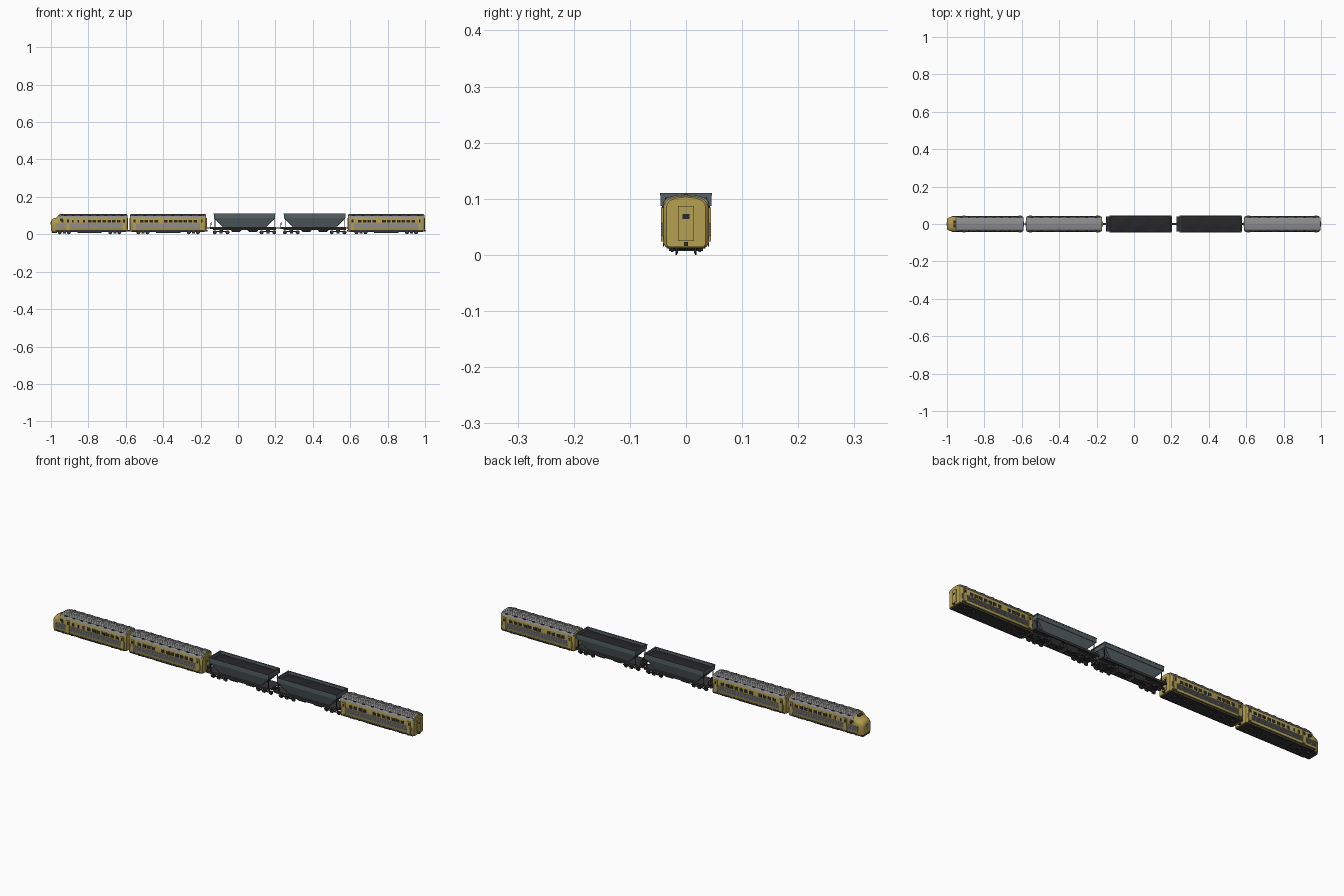
import bpy, bmesh, math, random
from mathutils import Vector, Matrix

if "Cube" in bpy.data.objects:
    bpy.data.objects.remove(bpy.data.objects["Cube"])

random.seed(4)


def mat(name, c):
    m = bpy.data.materials.new(name)
    m.diffuse_color = (*c, 1)
    m.use_nodes = True
    m.node_tree.nodes["Principled BSDF"].inputs["Base Color"].default_value = m.diffuse_color
    return m


GOLD = mat("gold_paint", (0.46, 0.35, 0.08))
SILVER = mat("silver_metal", (0.27, 0.27, 0.28))
DARK = mat("dark_metal", (0.035, 0.035, 0.035))
GLASS = mat("dark_glass", (0.02, 0.022, 0.025))
STEEL = mat("hopper_steel", (0.09, 0.115, 0.125))
COAL = mat("coal", (0.02, 0.02, 0.022))


def finish(name, bm, m, smooth=None):
    bmesh.ops.recalc_face_normals(bm, faces=bm.faces)
    me = bpy.data.meshes.new(name)
    bm.to_mesh(me)
    bm.free()
    me.materials.append(m)
    o = bpy.data.objects.new(name, me)
    bpy.context.collection.objects.link(o)
    if smooth:
        bpy.ops.object.select_all(action='DESELECT')
        o.select_set(True)
        bpy.context.view_layer.objects.active = o
        bpy.ops.object.shade_smooth_by_angle(angle=math.radians(smooth))
    return o


def loft(name, loops, m, smooth=None):
    bm = bmesh.new()
    rings = [[bm.verts.new(p) for p in l] for l in loops]
    for a, b in zip(rings, rings[1:]):
        n = len(a)
        for i in range(n):
            bm.faces.new((a[i], a[(i + 1) % n], b[(i + 1) % n], b[i]))
    bm.faces.new(rings[0])
    bm.faces.new(rings[-1])
    return finish(name, bm, m, smooth)


def boxes(name, items, m, mirror=False):
    """items: (x, y, z, length, depth, height, optional tilt about y)"""
    bm = bmesh.new()
    for it in items:
        for s in ((1, -1) if mirror else (1,)):
            tilt = it[6] if len(it) > 6 else 0
            M = (Matrix.Translation((it[0], s * it[1], it[2])) @ Matrix.Rotation(tilt, 4, 'Y')
                 @ Matrix.Diagonal((it[3], it[4], it[5], 1)))
            bmesh.ops.create_cube(bm, size=1, matrix=M)
    return finish(name, bm, m)


def cylinders(name, items, m, axis='X', seg=16):
    """items: (x, y, z, radius, length); axis X lies along y"""
    bm = bmesh.new()
    for x, y, z, r, d in items:
        M = Matrix.Translation((x, y, z)) @ Matrix.Rotation(math.pi / 2, 4, axis)
        bmesh.ops.create_cone(bm, cap_ends=True, segments=seg, radius1=r, radius2=r, depth=d, matrix=M)
    return finish(name, bm, m, 40)


def section(x, w=0.0405, zt=0.106, zb=0.014):
    """Closed coach cross-section with an arched top"""
    half = [(w * 0.9, zb), (w, zb + 0.006), (w, zt - 0.02), (w * 0.96, zt - 0.012),
            (w * 0.82, zt - 0.006), (w * 0.45, zt - 0.0015)]
    return [(x, y, z) for y, z in half] + [(x, 0, zt)] + [(x, -y, z) for y, z in reversed(half)]


def roof_section(x, k=1.0):
    half = [(0.0413 * k, 0.09), (0.0400 * k, 0.0955), (0.0342 * k, 0.1015), (0.019 * k, 0.106)]
    low = [(-0.03, 0.088), (0.03, 0.088)]
    return ([(x, y, z) for y, z in half] + [(x, 0, 0.1073)]
            + [(x, -y, z) for y, z in reversed(half)] + [(x, y, z) for y, z in low])


def bogies(name, cx, offsets, axle):
    wheels, frames, axles = [], [], []
    for o in offsets:
        for a in (-axle, axle):
            x = cx + o + a
            for y in (-0.0175, 0.0175):
                wheels.append((x, y, 0.0105, 0.0105, 0.003))
                wheels.append((x, y * 0.88, 0.0105, 0.0085, 0.002))
            axles.append((x, 0, 0.0105, 0.002, 0.05))
            frames.append((x, 0.0245, 0.0115, 0.01, 0.005, 0.009))
        frames.append((cx + o, 0.0245, 0.0145, axle * 2 + 0.018, 0.004, 0.005))
        frames.append((cx + o, 0.0245, 0.010, 0.016, 0.005, 0.009))
        frames.append((cx + o, 0.006, 0.0165, 0.016, 0.036, 0.008))
    cylinders(name + "_wheels", wheels, DARK)
    cylinders(name + "_axles", axles, DARK, seg=8)
    boxes(name + "_bogie_frames", frames, DARK, True)


def coach(name, x0, x1, wins, doors, engine=False):
    cx = (x0 + x1) / 2
    ends = [section(x1 - 0.012), section(x1 - 0.007, 0.0385, 0.105), section(x1 - 0.004, 0.035, 0.103)]
    if engine:
        start = [section(-1.0, 0.024, 0.068, 0.018), section(-0.996, 0.031, 0.078, 0.015),
                 section(-0.986, 0.0365, 0.085), section(-0.972, 0.0395, 0.0885),
                 section(-0.968, 0.04, 0.0915), section(-0.951, 0.0405, 0.1075), section(-0.945)]
        s0, rx = -0.975, -0.945
    else:
        start = [section(x0 + 0.004, 0.035, 0.103), section(x0 + 0.007, 0.0385, 0.105), section(x0 + 0.012)]
        s0, rx = x0 + 0.012, x0 + 0.010
    loft(name + "_body", start + ends, GOLD, 35)
    loft(name + "_roof", [roof_section(rx - 0.003, 0.97), roof_section(rx), roof_section(x1 - 0.010),
                          roof_section(x1 - 0.007, 0.97)], SILVER, 35)
    s1 = x1 - 0.012
    L, m = s1 - s0, (s0 + s1) / 2
    # fluted silver band along the lower side
    boxes(name + "_side_band", [(m, 0.0405, 0.0455, L, 0.003, 0.025)], SILVER, True)
    boxes(name + "_side_flutes", [(m, 0.042, 0.036 + i * 0.0048, L, 0.0034, 0.0022) for i in range(5)],
          SILVER, True)
    # dark skirt and under-floor equipment
    boxes(name + "_skirt", [(m, 0.0404, 0.0185, L, 0.002, 0.007)], DARK, True)
    boxes(name + "_underframe", [(m, 0, 0.015, L, 0.07, 0.007), (cx, 0, 0.0115, 0.13, 0.06, 0.009)], DARK)
    bogies(name, cx, (-0.135, 0.135), 0.024)
    # windows and doors
    frames = [(cx + w, 0.0405, 0.070, wd + 0.004, 0.0014, 0.019) for w, wd in wins]
    boxes(name + "_window_frames", frames, GOLD, True)
    boxes(name + "_windows", [(cx + w, 0.0408, 0.070, wd, 0.0018, 0.015) for w, wd in wins], GLASS, True)
    boxes(name + "_side_doors", [(cx + d, 0.0425, 0.054, 0.017, 0.004, 0.06) for d in doors], GOLD, True)
    boxes(name + "_door_windows", [(cx + d, 0.0444, 0.071, 0.009, 0.001, 0.014) for d in doors], GLASS, True)
    # roof ribs, seams and ventilators
    yz = [(0.008, 0.1069), (0.0165, 0.1064), (0.0255, 0.104), (0.034, 0.1016)]
    rl, rm = s1 - rx, (s1 + rx) / 2
    boxes(name + "_roof_ribs", [(rm, y, z, rl, 0.0014, 0.0014) for y, z in yz], SILVER, True)
    n = 8
    boxes(name + "_roof_vents", [(rx + rl * (i + 0.5) / n, 0.0345, 0.1, 0.014, 0.006, 0.005)
                                 for i in range(n)], DARK, True)
    boxes(name + "_roof_hatches", [(rx + rl * (i + 0.5) / n, 0, 0.1075, 0.012, 0.008, 0.002)
                                   for i in range(n)], SILVER)
    # end gangways
    for tag, xe, s in ([] if engine else [("front", x0, 1)]) + [("rear", x1, -1)]:
        boxes(f"{name}_{tag}_gangway", [(xe + s * 0.004, 0, 0.056, 0.0076, 0.028, 0.062)], GOLD)
        boxes(f"{name}_{tag}_gangway_window", [(xe + s * 0.0006, 0, 0.068, 0.0012, 0.013, 0.009)], GLASS)
        boxes(f"{name}_{tag}_coupler", [(xe + s * 0.005, 0, 0.019, 0.016, 0.008, 0.007)], DARK)


def rect(cx, hx, hy, z):
    return [(cx - hx, -hy, z), (cx + hx, -hy, z), (cx + hx, hy, z), (cx - hx, hy, z)]


def hopper(name, cx):
    # open tub with sloping ends and lower sides
    loft(name + "_tub", [rect(cx, 0.115, 0.030, 0.040), rect(cx, 0.163, 0.043, 0.087),
                         rect(cx, 0.163, 0.043, 0.108), rect(cx, 0.160, 0.041, 0.108),
                         rect(cx, 0.160, 0.041, 0.09), rect(cx, 0.113, 0.027, 0.043)], STEEL)
    boxes(name + "_side_rims", [(cx, 0.0442, 0.108, 0.331, 0.004, 0.005)], STEEL, True)
    boxes(name + "_side_plates", [(cx, 0.0435, 0.098, 0.328, 0.004, 0.022)], STEEL, True)
    boxes(name + "_end_rims", [(cx + s * 0.163, 0, 0.108, 0.005, 0.09, 0.005) for s in (-1, 1)], STEEL)
    # lumpy load
    bm = bmesh.new()
    nx, ny = 28, 6
    g = [[bm.verts.new((cx - 0.161 + 0.322 * i / nx, -0.042 + 0.084 * j / ny,
                        0.096 + 0.006 * math.sin(math.pi * j / ny) * abs(math.sin(math.pi * 3 * i / nx))
                        + random.uniform(-0.001, 0.001)))
          for j in range(ny + 1)] for i in range(nx + 1)]
    for i in range(nx):
        for j in range(ny):
            bm.faces.new((g[i][j], g[i + 1][j], g[i + 1][j + 1], g[i][j + 1]))
    finish(name + "_load", bm, COAL)
    # platform frame, chutes and couplers
    boxes(name + "_platform", [(cx - 0.008, 0, 0.037, 0.352, 0.076, 0.005),
                               (cx, 0, 0.029, 0.335, 0.024, 0.014)], DARK)
    boxes(name + "_side_sills", [(cx - 0.008, 0.0385, 0.034, 0.352, 0.005, 0.011)], DARK, True)
    for s in (-0.045, 0.045):
        loft(name + "_chute", [rect(cx + s, 0.02, 0.018, 0.012), rect(cx + s, 0.04, 0.034, 0.036)], DARK)
    boxes(name + "_couplers", [(cx - 0.19, 0, 0.034, 0.022, 0.009, 0.007),
                               (cx + 0.177, 0, 0.034, 0.02, 0.009, 0.007)], DARK)
    # end struts, railing posts and ladders
    tilt = math.atan2(0.048, 0.047)
    boxes(name + "_end_struts", [(cx + s * 0.139, 0.022, 0.063, 0.003, 0.003, 0.066, s * tilt)
                                 for s in (-1, 1)], STEEL, True)
    posts = [(cx + s * 0.158, 0.036, 0.062, 0.003, 0.003, 0.05) for s in (-1, 1)]
    posts += [(cx - 0.181, y, 0.049, 0.002, 0.002, 0.02) for y in (0.012, 0.034)]
    posts += [(cx - 0.181, 0.023, 0.059, 0.002, 0.024, 0.002)]
    boxes(name + "_railings", posts, DARK, True)
    cylinders(name + "_brake_wheel", [(cx - 0.176, 0, 0.058, 0.009, 0.002)], DARK, axis='Y')
    bogies(name, cx, (-0.125, 0.125), 0.034)
    boxes(name + "_bolsters", [(cx + s, 0, 0.021, 0.02, 0.03, 0.012) for s in (-0.125, 0.125)], DARK)


# leading engine car
eng_wins = [(-0.145, 0.012), (-0.09, 0.008), (-0.06, 0.008), (-0.03, 0.01)]
eng_wins += [(0.0 + i * 0.026, 0.019) for i in range(7)]
coach("engine", -1.0, -0.587, eng_wins, [-0.115, 0.184], True)
boxes("windscreen", [(-0.9603, 0.0105, 0.0995, 0.0012, 0.018, 0.014, math.radians(47))], GLASS, True)
boxes("cab_side_windows", [(-0.944, 0.0407, 0.077, 0.016, 0.002, 0.013)], GLASS, True)
cylinders("headlamp", [(-0.9985, 0, 0.058, 0.007, 0.006)], SILVER, axis='Y')
boxes("nose_pilot", [(-0.982, 0, 0.0125, 0.026, 0.056, 0.011)], DARK)

# passenger coaches
wins = [(-0.142 + i * 0.026, 0.019) for i in range(4)] + [(-0.012 + i * 0.026, 0.019) for i in range(7)]
coach("first_coach", -0.581, -0.166, wins, [-0.18, 0.18])
coach("last_coach", 0.585, 1.0, wins, [-0.18, 0.18])

# hopper wagons
hopper("first_hopper", 0.035)
hopper("second_hopper", 0.41)
